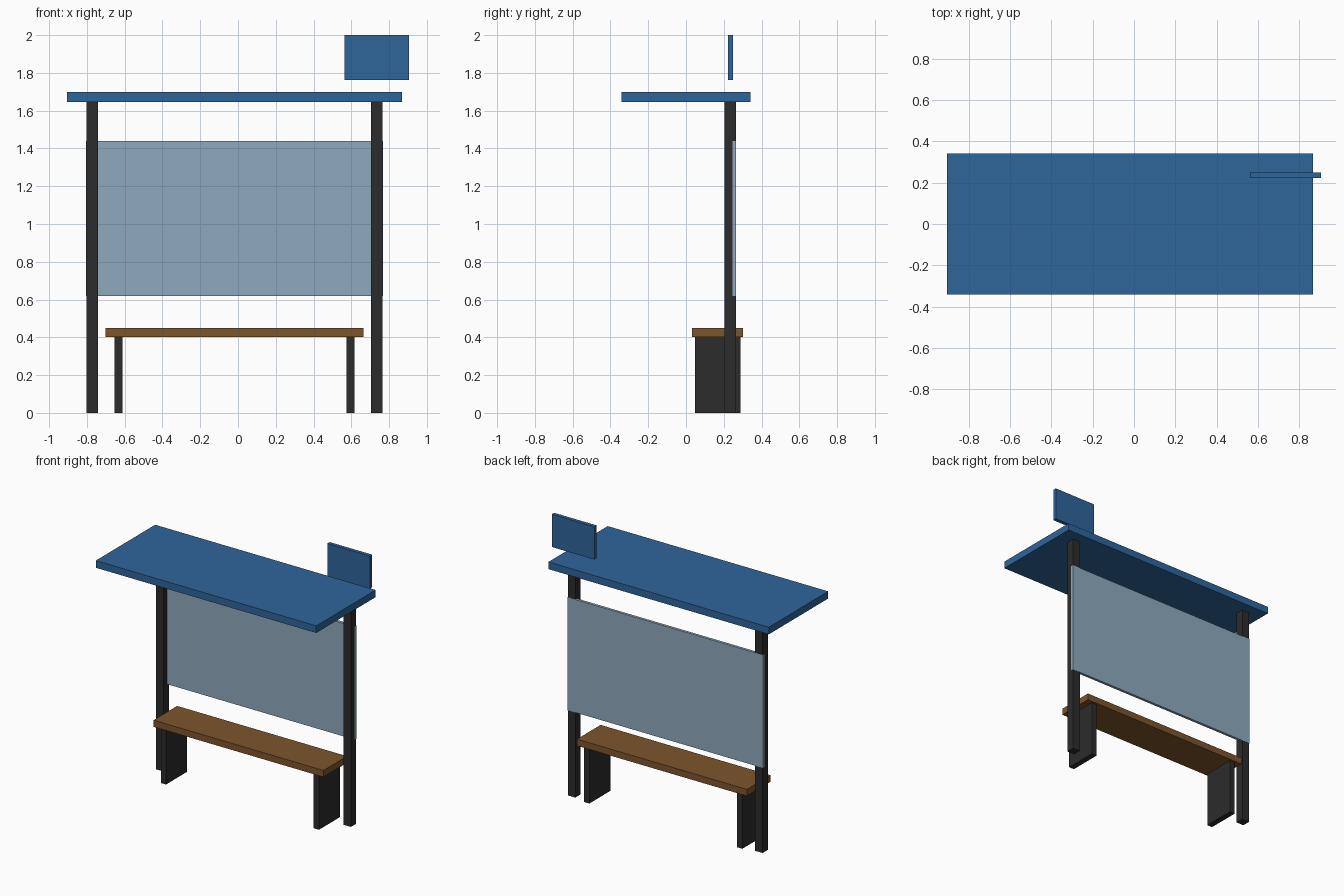
import bpy

if "Cube" in bpy.data.objects:
    bpy.data.objects.remove(bpy.data.objects["Cube"])


def material(name, rgb):
    m = bpy.data.materials.new(name)
    m.diffuse_color = (*rgb, 1.0)
    m.use_nodes = True
    m.node_tree.nodes["Principled BSDF"].inputs["Base Color"].default_value = m.diffuse_color
    return m


BLUE = material("blue_paint", (0.028, 0.130, 0.330))
DARK = material("dark_steel", (0.025, 0.025, 0.025))
WOOD = material("brown_wood", (0.205, 0.089, 0.025))
GLASS = material("pale_glass", (0.275, 0.402, 0.509))

MID = -0.0185  # centre line of the shelter itself


def box(name, x, y, z, mat):
    """Box given by its (min, max) range along each axis."""
    ranges = (x, y, z)
    bpy.ops.mesh.primitive_cube_add(size=1, location=[(a + b) / 2 for a, b in ranges])
    ob = bpy.context.object
    ob.name = name
    ob.scale = [b - a for a, b in ranges]
    bpy.ops.object.transform_apply(location=False, rotation=False, scale=True)
    ob.data.materials.append(mat)
    return ob


def centred(half, centre=MID):
    return (centre - half, centre + half)


# Roof slab and sign floating above its right end
box("roof", centred(0.8865), (-0.341, 0.341), (1.646, 1.698), BLUE)
box("sign_board", (0.563, 0.905), (0.222, 0.249), (1.762, 2.0), BLUE)

# Glazed back wall, lapping the rear of the posts
box("back_panel", centred(0.785), (0.246, 0.266), (0.619, 1.44), GLASS)

# Posts and bench legs, mirrored about the shelter centre
for side, label in ((-1, "left"), (1, "right")):
    box(f"{label}_post", centred(0.030, MID + side * 0.753),
        (0.205, 0.265), (0.0, 1.646), DARK)
    box(f"{label}_bench_leg", centred(0.021, MID + side * 0.615),
        (0.048, 0.288), (0.0, 0.402), DARK)

# Bench seat
box("bench_seat", centred(0.683), (0.032, 0.303), (0.402, 0.45), WOOD)
